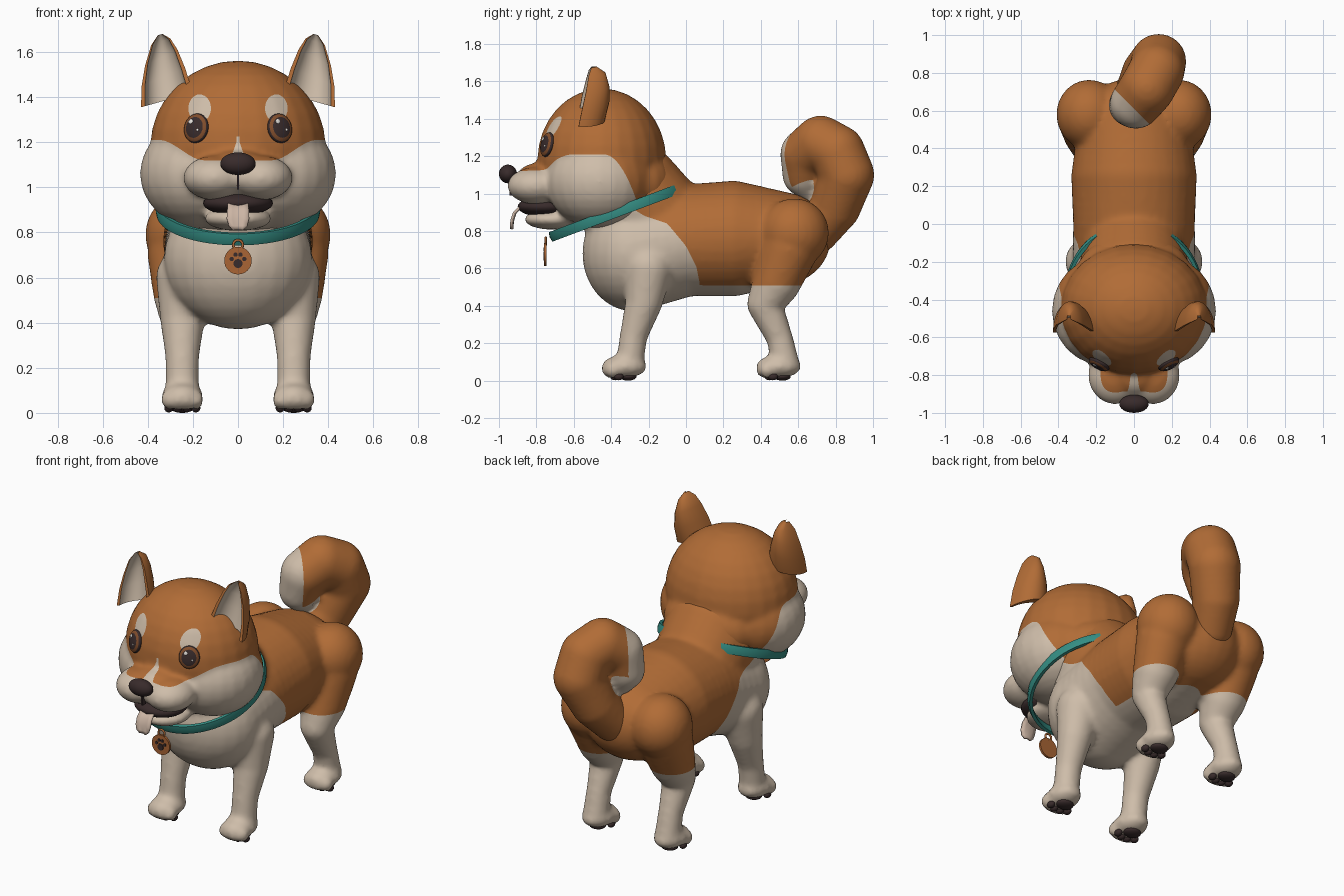
import bpy, bmesh, math
from mathutils import Matrix, Vector

if "Cube" in bpy.data.objects:
    bpy.data.objects.remove(bpy.data.objects["Cube"])


def material(name, *rgb):
    m = bpy.data.materials.new(name)
    m.use_nodes = True
    m.diffuse_color = (*rgb, 1)
    bsdf = next(n for n in m.node_tree.nodes if n.type == 'BSDF_PRINCIPLED')
    bsdf.inputs["Base Color"].default_value = (*rgb, 1)
    return m


ORANGE = material("orange fur", .44, .15, .037)
CREAM = material("cream fur", .62, .51, .40)
DARK = material("dark brown", .04, .024, .024)
TEAL = material("teal collar", .035, .27, .23)
IRIS = material("iris brown", .22, .075, .025)
TONGUE = material("pale tongue", .60, .46, .37)
COPPER = material("copper tag", .40, .13, .035)
WHITE = material("eye glint", .85, .82, .78)

# Unit sphere reused by every rounded volume
unit = bmesh.new()
bmesh.ops.create_uvsphere(unit, u_segments=24, v_segments=16, radius=1)
unit.verts.index_update()
BALL_POINTS = [v.co.copy() for v in unit.verts]
BALL_FACES = [[v.index for v in f.verts] for f in unit.faces]
unit.free()


def add_object(name, bm, mats, sharp=False):
    me = bpy.data.meshes.new(name)
    bm.to_mesh(me)
    bm.free()
    for m in mats:
        me.materials.append(m)
    ob = bpy.data.objects.new(name, me)
    bpy.context.scene.collection.objects.link(ob)
    if sharp:
        bpy.ops.object.select_all(action='DESELECT')
        ob.select_set(True)
        bpy.context.view_layer.objects.active = ob
        bpy.ops.object.shade_smooth_by_angle(angle=math.radians(40))
    else:
        me.shade_smooth()
    return ob


def blob(bm, c, r):
    vs = [bm.verts.new((c[0] + p.x * r[0], c[1] + p.y * r[1], c[2] + p.z * r[2])) for p in BALL_POINTS]
    for f in BALL_FACES:
        bm.faces.new([vs[i] for i in f])


def chain(bm, pts, steps=5):
    # sweep of overlapping ellipsoids through (centre, radii) stations
    blob(bm, *pts[0])
    for (c0, r0), (c1, r1) in zip(pts, pts[1:]):
        for i in range(1, steps + 1):
            blob(bm, Vector(c0).lerp(c1, i / steps), Vector(r0).lerp(r1, i / steps))


def ball(r):
    return (r, r, r)


def fused(name, bm, field, voxel):
    # melt overlapping volumes into one skin, then cut it along field = 0
    ob = add_object(name, bm, [])
    rm = ob.modifiers.new("fuse", 'REMESH')
    rm.mode, rm.voxel_size = 'VOXEL', voxel
    sm = ob.modifiers.new("soften", 'SMOOTH')
    sm.factor, sm.iterations = .5, 8
    dg = bpy.context.evaluated_depsgraph_get()
    me = bpy.data.meshes.new_from_object(ob.evaluated_get(dg))
    ob.modifiers.clear()
    ob.data = me
    me.materials.append(ORANGE)
    me.materials.append(CREAM)
    bm = bmesh.new()
    bm.from_mesh(me)
    val = {v: field(v.co) for v in bm.verts}
    cuts = []
    for e in list(bm.edges):
        a, b = e.verts
        if val[a] * val[b] < 0:
            cuts.append(bmesh.utils.edge_split(e, a, val[a] / (val[a] - val[b]))[1])
    bmesh.ops.connect_verts(bm, verts=cuts)
    for f in bm.faces:
        f.material_index = 0 if field(f.calc_center_median()) > 0 else 1
    bm.to_mesh(me)
    bm.free()
    me.shade_smooth()
    return ob


# Body with four legs
FLANK = [(-.32, .94), (-.22, .88), (-.1, .84), (0, .72), (.06, .6), (.075, .51)]


def body_field(p):
    edge = FLANK[0][1] if p.y < FLANK[0][0] else FLANK[-1][1]
    for (y0, z0), (y1, z1) in zip(FLANK, FLANK[1:]):
        if y0 <= p.y < y1:
            edge = z0 + (z1 - z0) * (p.y - y0) / (y1 - y0)
    return p.z - edge


bm = bmesh.new()
chain(bm, [((0, -.28, .68), (.33, .275, .31)), ((0, 0, .75), (.325, .25, .30)),
           ((0, .25, .76), (.335, .25, .31)), ((0, .5, .76), (.3, .275, .25))])
chain(bm, [((0, -.1, .8), ball(.27)), ((0, -.3, .98), ball(.3))])
PAWS = [(s * .247, y) for s in (-1, 1) for y in (-.33, .495)]
for s in (-1, 1):
    x = s * .247
    chain(bm, [((x * .95, -.2, .6), ball(.13)), ((x, -.225, .42), ball(.1)),
               ((x, -.28, .24), ball(.075)), ((x, -.3, .1), ball(.075))])
    blob(bm, (x * .96, .58, .79), (.175, .185, .185))
    chain(bm, [((x, .55, .7), ball(.155)), ((x, .485, .53), ball(.13)), ((x, .42, .41), ball(.095)),
               ((x, .5, .23), ball(.072)), ((x, .53, .1), ball(.075))])
for x, y in PAWS:
    blob(bm, (x, y, .076), (.092, .122, .062))
    for dx in (-.062, -.021, .021, .062):
        blob(bm, (x + dx, y - .085 + abs(dx) * .4, .058), (.032, .045, .045))
fused("body", bm, body_field, .016)

# Paw pads
bm = bmesh.new()
for x, y in PAWS:
    blob(bm, (x, y + .02, .022), (.052, .045, .022))
    for dx in (-.06, -.021, .021, .06):
        blob(bm, (x + dx, y - .06 + abs(dx) * .5, .022), (.02, .026, .02))
add_object("paw_pads", bm, [DARK])

# Curled tail
bm = bmesh.new()
chain(bm, [((.02, .7, .8), ball(.12)), ((.07, .8, .93), ball(.135)), ((.13, .86, 1.1), ball(.148)),
           ((.12, .81, 1.22), ball(.148)), ((.07, .72, 1.27), ball(.147)),
           ((.01, .64, 1.21), ball(.137)), ((-.02, .63, 1.1), ball(.115)), ((-.02, .65, 1.02), ball(.06))])
TIP = Vector((-.02, .65, 1.06))
fused("tail", bm, lambda p: min((p.x + p.y - .61) * .7, (p - TIP).length - .11), .014)


# Head
def head_field(p):
    ax = abs(p.x)
    t = min(max((ax - .15) / .2, 0), 1)
    edge = 1.12 + .09 * t * t * (3 - 2 * t) - 8 * max(0, p.y + .44) ** 2
    f = p.z - edge
    if p.y < -.5:
        brow = math.hypot((ax - .17) / .05, (p.z - 1.35) / .062) - 1
        f = min(f, brow * .05, ax - (1.22 - p.z) * .35)
    return f


bm = bmesh.new()
blob(bm, (0, -.45, 1.18), (.39, .345, .382))
blob(bm, (0, -.25, 1.05), (.3, .2, .2))
blob(bm, (0, -.45, .95), (.33, .27, .15))
blob(bm, (0, -.75, 1.1), (.14, .15, .07))
blob(bm, (0, -.8, 1.05), (.1, .135, .09))
blob(bm, (0, -.71, .862), (.15, .155, .055))
for s in (-1, 1):
    blob(bm, (s * .16, -.46, 1.06), (.275, .29, .245))
    blob(bm, (s * .1, -.8, 1.042), (.143, .155, .1))
head = fused("head", bm, head_field, .014)

# Nose, philtrum and mouth
bm = bmesh.new()
blob(bm, (0, -.952, 1.105), (.078, .048, .05))
add_object("nose", bm, [DARK])
bm = bmesh.new()
bmesh.ops.create_cube(bm, size=1, matrix=Matrix.Translation((0, -.925, 1.03)) @ Matrix.Diagonal((.01, .035, .08, 1)))
add_object("philtrum", bm, [DARK], True)
bm = bmesh.new()
blob(bm, (0, -.755, .93), (.155, .145, .055))
add_object("mouth", bm, [DARK])

# Tongue: a rounded ribbon hanging from the mouth
bm = bmesh.new()
rows = []
for y, z, w in [(-.82, .935, .04), (-.895, .93, .045), (-.925, .90, .047), (-.938, .86, .047),
                (-.942, .83, .038), (-.941, .812, .018)]:
    rows.append([bm.verts.new((k * w, y + .008 * (1 - k * k), z)) for k in (-1, -.5, 0, .5, 1)])
for a, b in zip(rows, rows[1:]):
    for i in range(4):
        bm.faces.new((a[i], b[i], b[i + 1], a[i + 1]))
tongue = add_object("tongue", bm, [TONGUE])
tongue.modifiers.new("thickness", 'SOLIDIFY').thickness = .012

# Eyes, set on the face along its surface normal
bpy.context.view_layer.update()
for side, s in (("left", 1), ("right", -1)):
    hit, loc, nor, _ = head.ray_cast(Vector((s * .185, -2, 1.262)), Vector((0, 1, 0)))
    bm = bmesh.new()
    blob(bm, (0, 0, 0), ball(1))
    for f in bm.faces:
        c = f.calc_center_median()
        f.material_index = 1 if .7 < math.hypot(c.x, c.y) < .92 else 0
    eye = add_object(side + "_eye", bm, [DARK, IRIS])
    rot = nor.to_track_quat('Z', 'Y')
    eye.matrix_world = Matrix.LocRotScale(loc, rot, Vector((.06, .067, .026)))
    bm = bmesh.new()
    for gx, gy, r in ((-.018, .026, .011), (.02, -.012, .006)):
        blob(bm, (gx, gy, .023), (r, r, .004))
    glint = add_object(side + "_eye_glint", bm, [WHITE])
    glint.matrix_world = Matrix.LocRotScale(loc, rot, None)

# Ears: cupped shells, orange behind and cream inside
EAR = [((.20, 1.42), (.43, 1.355), -.575, .14), ((.235, 1.53), (.427, 1.45), -.555, .145),
       ((.268, 1.61), (.412, 1.54), -.535, .125), ((.30, 1.66), (.385, 1.63), -.52, .09),
       ((.335, 1.68), (.355, 1.675), -.505, .03)]
N = 14
for side, s in (("left", 1), ("right", -1)):
    bm = bmesh.new()
    rings = []
    for (xi, zi), (xo, zo), y, depth in EAR:
        ring = []
        for wide, deep, order in ((1, 1, range(N + 1)), (.84, .6, range(N, -1, -1))):
            for k in order:
                a = math.pi * k / N
                u = .5 - .5 * wide * math.cos(a)
                ring.append(bm.verts.new((s * (xi + (xo - xi) * u), y + depth * deep * math.sin(a),
                                          zi + (zo - zi) * u)))
        rings.append(ring)
    n = len(rings[0])
    for a, b in zip(rings, rings[1:]):
        for i in range(n):
            j = (i + 1) % n
            f = bm.faces.new((a[i], a[j], b[j], b[i]))
            f.material_index = 1 if N < i < n - 1 else 0
    for ring in (rings[0], rings[-1]):
        for i in range(N):
            bm.faces.new((ring[i], ring[i + 1], ring[n - 2 - i], ring[n - 1 - i]))
    bmesh.ops.recalc_face_normals(bm, faces=bm.faces[:])
    add_object(side + "_ear", bm, [ORANGE, CREAM], True)

# Collar: a tilted oval band
bm = bmesh.new()
SEG = 64
band = []
for i in range(SEG):
    a = math.tau * i / SEG
    band.append([bm.verts.new(((.355 + o) * math.cos(a), (.383 + o) * math.sin(a), h))
                 for o, h in ((-.012, -.027), (.006, -.027), (.011, 0), (.006, .027), (-.012, .027))])
for i in range(SEG):
    a, b = band[i], band[(i + 1) % SEG]
    for k in range(5):
        bm.faces.new((a[k], b[k], b[(k + 1) % 5], a[(k + 1) % 5]))
bmesh.ops.recalc_face_normals(bm, faces=bm.faces[:])
collar = add_object("collar", bm, [TEAL], True)
collar.location = (0, -.36, .905)
collar.rotation_euler.x = math.radians(20.6)


# Name tag with ring and paw print
def disc(name, x, y, z, r, depth, mat):
    bm = bmesh.new()
    m = Matrix.Translation((x, y, z)) @ Matrix.Rotation(math.pi / 2, 4, 'X')
    bmesh.ops.create_cone(bm, cap_ends=True, segments=32, radius1=r, radius2=r, depth=depth, matrix=m)
    add_object(name, bm, [mat], True)


disc("tag", 0, -.752, .675, .061, .014, COPPER)
disc("tag_print_pad", 0, -.76, .662, .02, .006, DARK)
for i, (x, z) in enumerate(((-.028, .682), (-.011, .702), (.011, .702), (.028, .682))):
    disc("tag_print_toe_%d" % (i + 1), x, -.76, z, .0095, .006, DARK)
bpy.ops.mesh.primitive_torus_add(location=(0, -.75, .745), rotation=(math.pi / 2, 0, 0), major_radius=.021,
                                 minor_radius=.006, major_segments=24, minor_segments=8)
ring = bpy.context.object
ring.name = "tag_ring"
ring.data.materials.append(COPPER)
ring.data.shade_smooth()
